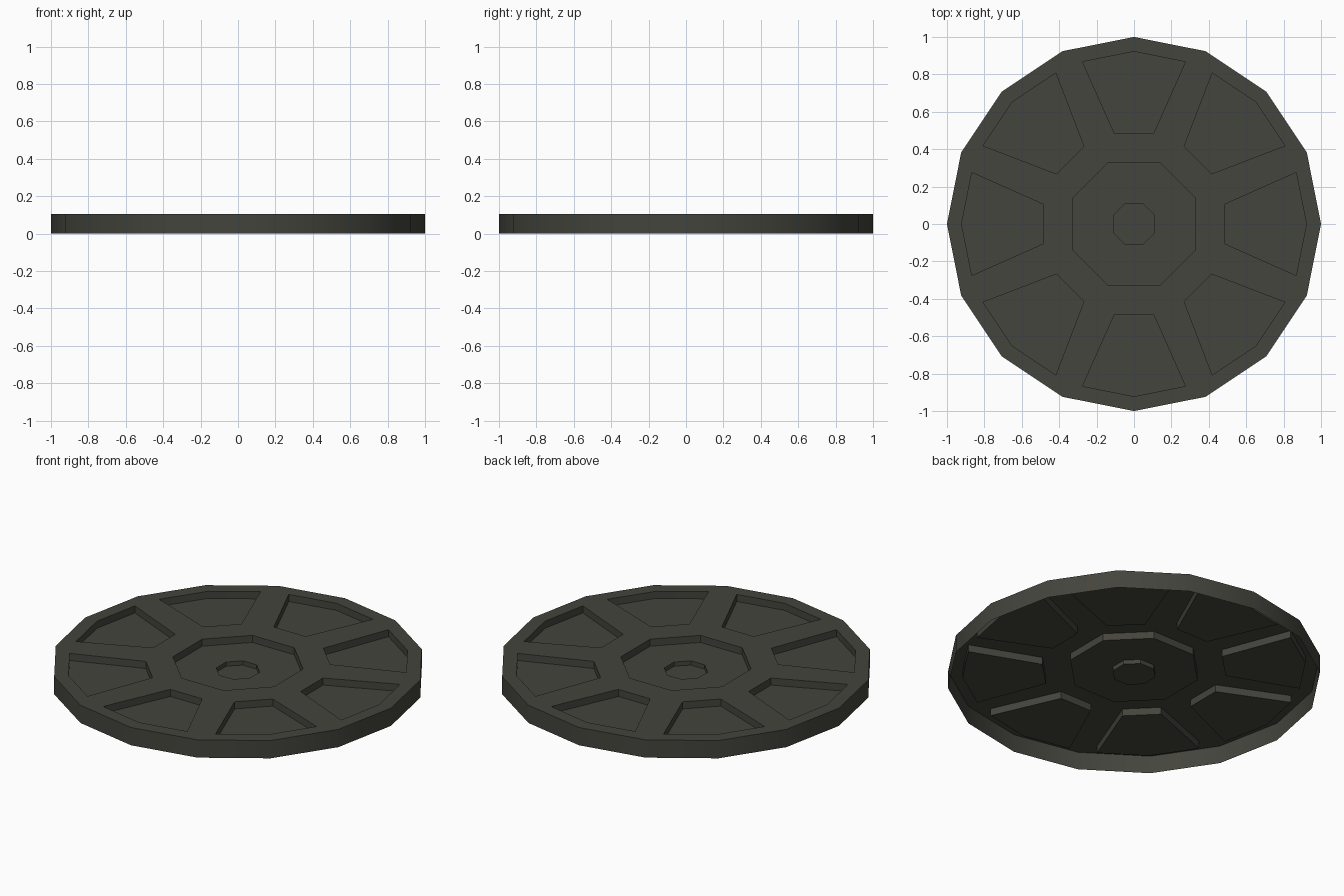
import bpy
import bmesh
import math

if "Cube" in bpy.data.objects:
    bpy.data.objects.remove(bpy.data.objects["Cube"])

TOP = 0.105          # height of the top plate
FLOOR = 0.063        # floor of the wedge pockets and of the hub recess
DIMPLE = 0.038       # floor of the centre dimple
T = math.tan(math.pi / 8)
C = math.cos(math.pi / 8)
S = math.sin(math.pi / 8)

bm = bmesh.new()


def face(k, pts):
    """Face from (radial, tangential, z) points, turned into sector k."""
    a = k * math.pi / 4
    ca, sa = math.cos(a), math.sin(a)
    bm.faces.new([bm.verts.new((r * ca - t * sa, r * sa + t * ca, z))
                  for r, t, z in pts])


def flat(k, pts, z):
    face(k, [(r, t, z) for r, t in pts])


def drop(k, p, q, z0, z1):
    """Recess wall below the edge p-q, facing into the recess."""
    face(k, [(*p, z0), (*q, z0), (*q, z1), (*p, z1)])


# One sector of the cover: counter-clockwise profile points
rim_a, rim_m, rim_b = (C, -S), (1.0, 0.0), (C, S)
pocket = [(0.483, -0.104), (0.867, -0.275), (0.922, 0.0),
          (0.867, 0.275), (0.483, 0.104)]
in_a, out_a, out_m, out_b, in_b = pocket
hub_a, hub_b = (0.33, -0.33 * T), (0.33, 0.33 * T)
dim_a, dim_b = (0.11, -0.11 * T), (0.11, 0.11 * T)

for k in range(8):
    # outer rim wall (underside stays open)
    for p, q in ((rim_a, rim_m), (rim_m, rim_b)):
        face(k, [(*p, 0), (*q, 0), (*q, TOP), (*p, TOP)])
    # top plate around the pocket
    flat(k, [out_a, rim_a, rim_m, out_m], TOP)
    flat(k, [out_m, rim_m, rim_b, out_b], TOP)
    flat(k, [in_b, out_b, rim_b, hub_b], TOP)
    flat(k, [hub_a, rim_a, out_a, in_a], TOP)
    flat(k, [hub_a, in_a, in_b, hub_b], TOP)
    # wedge pocket walls and floor
    for i in range(5):
        drop(k, pocket[i], pocket[(i + 1) % 5], TOP, FLOOR)
    flat(k, pocket, FLOOR)
    # hub recess and centre dimple
    drop(k, hub_a, hub_b, TOP, FLOOR)
    flat(k, [dim_a, hub_a, hub_b, dim_b], FLOOR)
    drop(k, dim_a, dim_b, FLOOR, DIMPLE)
    flat(k, [(0, 0), dim_a, dim_b], DIMPLE)

bmesh.ops.remove_doubles(bm, verts=bm.verts, dist=0.0005)
mesh = bpy.data.meshes.new("round_cover")
bm.to_mesh(mesh)
bm.free()

mat = bpy.data.materials.new("dark olive grey")
mat.diffuse_color = (0.058, 0.058, 0.047, 1)
mat.use_nodes = True
mat.node_tree.nodes["Principled BSDF"].inputs["Base Color"].default_value = mat.diffuse_color
mesh.materials.append(mat)

cover = bpy.data.objects.new("round_cover", mesh)
bpy.context.collection.objects.link(cover)
bpy.context.view_layer.objects.active = cover
cover.select_set(True)
bpy.ops.object.shade_smooth_by_angle(angle=math.radians(30))
